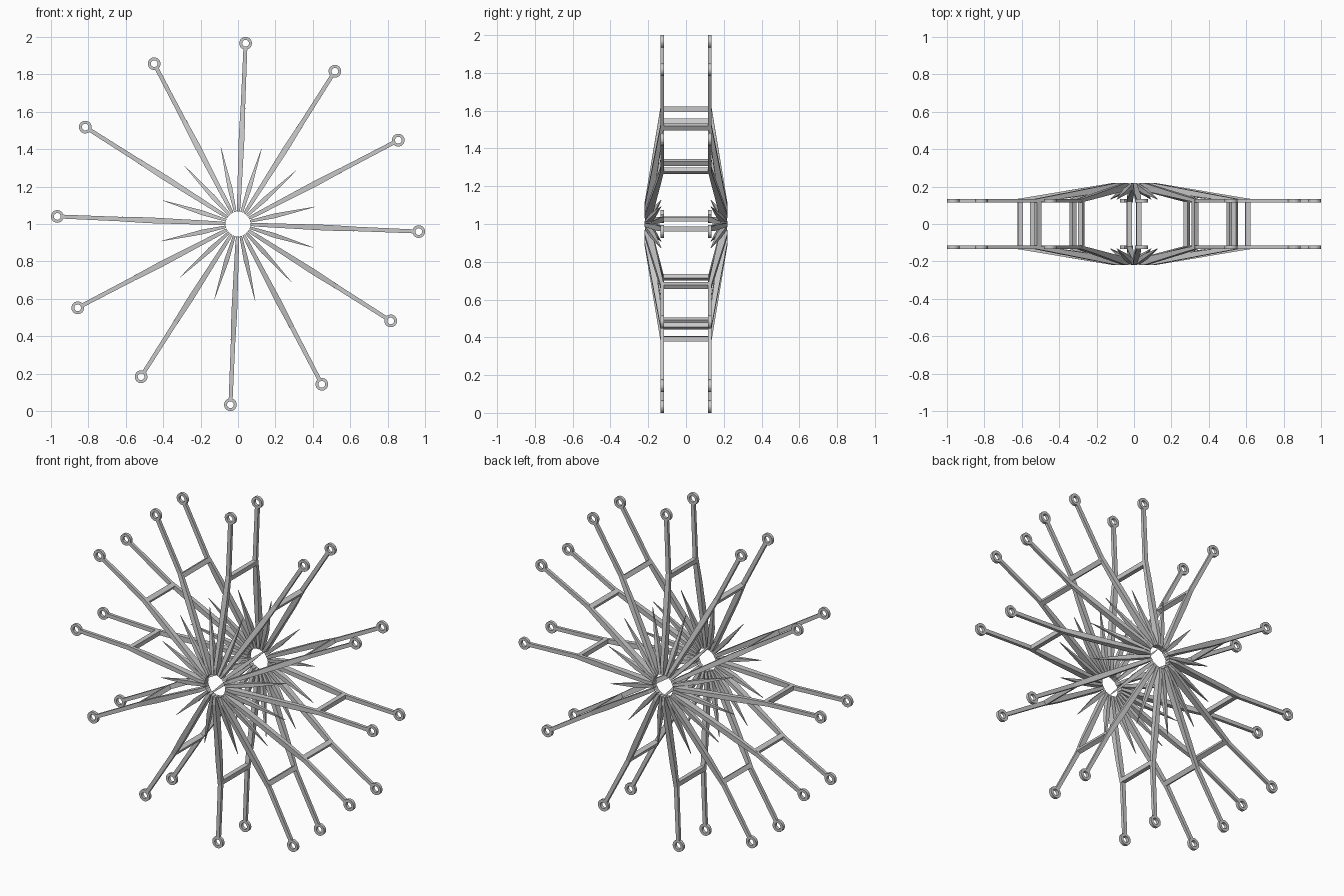
import bpy
import bmesh
from math import cos, sin, pi, radians
from mathutils import Matrix

if "Cube" in bpy.data.objects:
    bpy.data.objects.remove(bpy.data.objects["Cube"])

grey = bpy.data.materials.new("plain grey")
grey.use_nodes = True
GREY = (0.58, 0.58, 0.58, 1)
grey.diffuse_color = GREY
grey.node_tree.nodes["Principled BSDF"].inputs["Base Color"].default_value = GREY

COUNT = 12
FIRST = radians(-2.4)
STEP = 2 * pi / COUNT
SIDE = 0.125          # half distance between the two outer arms
RING_R = 0.967        # radius on which the eyelets sit


def finish(bm, name, angle, mirrored=True):
    """Turn the part about the hub axis and make it an object."""
    bmesh.ops.recalc_face_normals(bm, faces=bm.faces)
    bm.transform(Matrix.Rotation(-angle, 4, 'Y'))
    mesh = bpy.data.meshes.new(name)
    bm.to_mesh(mesh)
    bm.free()
    mesh.materials.append(grey)
    ob = bpy.data.objects.new(name, mesh)
    ob.location.z = 1
    bpy.context.collection.objects.link(ob)
    if mirrored:
        mod = ob.modifiers.new("other side", 'MIRROR')
        mod.use_axis = (False, True, False)


def loft(bm, stations):
    """Join rectangular sections (radius, y, width, depth) into one bar."""
    rows = []
    for r, y, w, d in stations:
        rows.append([bm.verts.new((r, y + b * d / 2, a * w / 2))
                     for a, b in ((-1, -1), (1, -1), (1, 1), (-1, 1))])
    for lo, hi in zip(rows, rows[1:]):
        for i in range(4):
            j = (i + 1) % 4
            bm.faces.new((lo[i], lo[j], hi[j], hi[i]))
    bm.faces.new(rows[0])
    bm.faces.new(rows[-1])


def eyelet(bm, outer=0.034, inner=0.018, depth=0.018, sides=20):
    """Flat ring whose hole faces the front."""
    loops = []
    for rad, y in ((outer, -1), (outer, 1), (inner, 1), (inner, -1)):
        loops.append([bm.verts.new((RING_R + rad * cos(2 * pi * k / sides),
                                    -SIDE + y * depth / 2,
                                    rad * sin(2 * pi * k / sides)))
                      for k in range(sides)])
    for n in range(4):
        a, b = loops[n], loops[(n + 1) % 4]
        for k in range(sides):
            m = (k + 1) % sides
            bm.faces.new((a[k], a[m], b[m], b[k]))


for i in range(COUNT):
    angle = FIRST + i * STEP

    # outer arm with its eyelet
    bm = bmesh.new()
    loft(bm, [(0.6, -SIDE, 0.024, 0.018), (RING_R - 0.026, -SIDE, 0.021, 0.018)])
    eyelet(bm)
    finish(bm, "outer_arm", angle)

    # inner arm flaring out to the hub, deeper towards the hub
    bm = bmesh.new()
    loft(bm, [(0.066, -0.2, 0.015, 0.034), (0.11, -0.199, 0.02, 0.042),
              (0.48, -0.146, 0.031, 0.024), (0.625, -SIDE, 0.024, 0.018)])
    finish(bm, "inner_arm", angle)

    # crossbar between the two sides
    bm = bmesh.new()
    loft(bm, [(0.595, 0, 0.026, 2 * SIDE), (0.622, 0, 0.026, 2 * SIDE)])
    finish(bm, "crossbar", angle, False)

    # pointed spike between neighbouring arms
    bm = bmesh.new()
    loft(bm, [(0.066, -0.2, 0.014, 0.032), (0.2, -0.176, 0.025, 0.026),
              (0.42, -0.132, 0.002, 0.002)])
    finish(bm, "spike", angle + STEP / 2)
